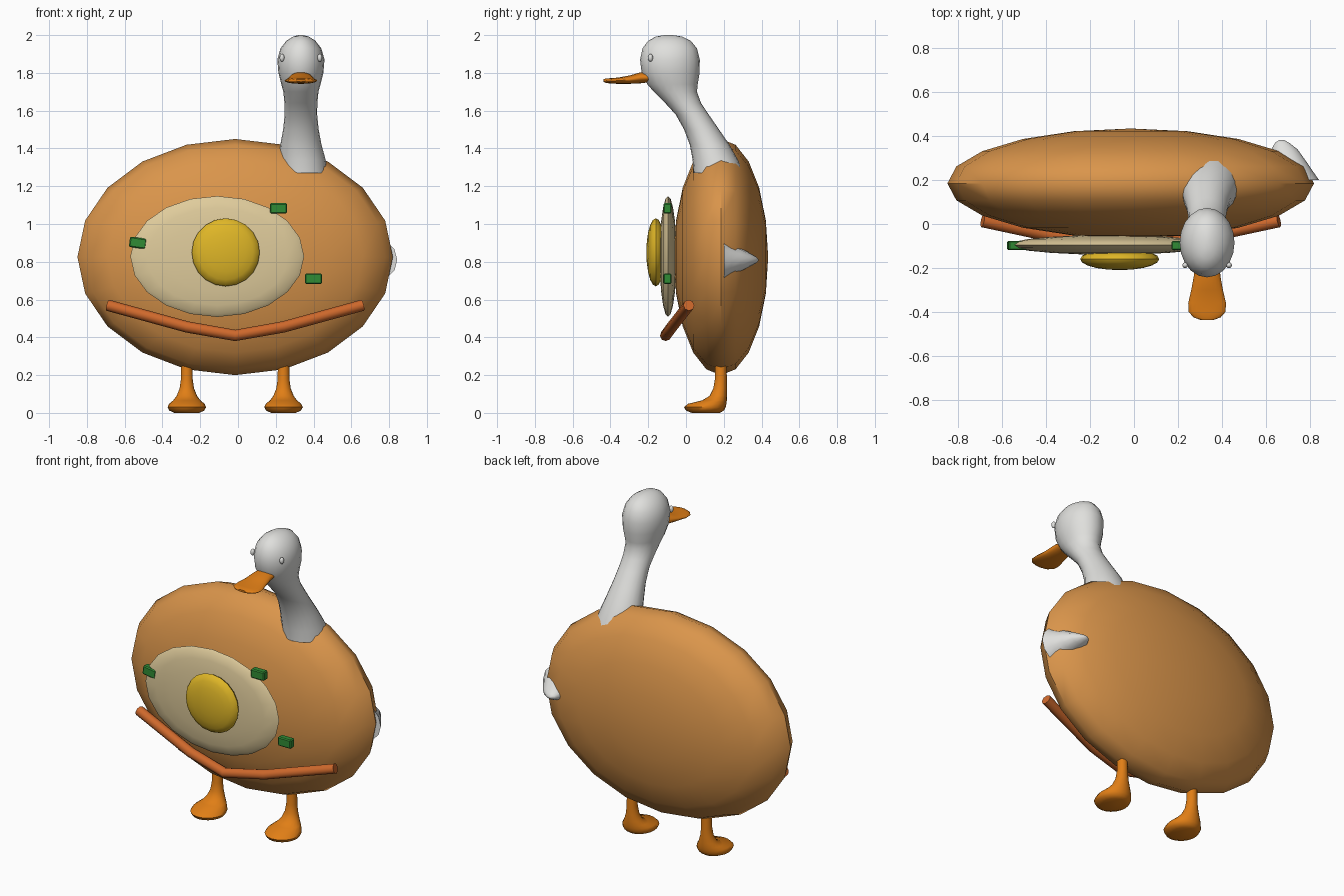
import bpy, bmesh, math
from mathutils import Matrix

cube = bpy.data.objects.get("Cube")
if cube:
    bpy.data.objects.remove(cube, do_unlink=True)


def material(name, rgb):
    m = bpy.data.materials.new(name)
    m.use_nodes = True
    m.diffuse_color = (*rgb, 1)
    m.node_tree.nodes["Principled BSDF"].inputs["Base Color"].default_value = (*rgb, 1)
    return m


toast = material("toasted orange", (0.70, 0.30, 0.07))
feather = material("feather grey", (0.74, 0.74, 0.72))
orange = material("bill orange", (0.75, 0.21, 0.008))
cream = material("egg cream", (0.74, 0.60, 0.33))
yellow = material("yolk yellow", (0.74, 0.47, 0.02))
green = material("chive green", (0.03, 0.26, 0.035))
rust = material("strip rust", (0.62, 0.14, 0.025))


def finish(name, bm, mat, smooth=True):
    bmesh.ops.recalc_face_normals(bm, faces=bm.faces)
    mesh = bpy.data.meshes.new(name)
    bm.to_mesh(mesh)
    bm.free()
    mesh.materials.append(mat)
    for p in mesh.polygons:
        p.use_smooth = smooth
    ob = bpy.data.objects.new(name, mesh)
    bpy.context.scene.collection.objects.link(ob)
    if smooth:
        bpy.ops.object.select_all(action="DESELECT")
        ob.select_set(True)
        bpy.context.view_layer.objects.active = ob
        bpy.ops.object.shade_smooth_by_angle(angle=math.radians(50))
    return ob


def ellipsoid(name, centre, radii, mat, segments=20, rings=10):
    # poles face front and back
    bm = bmesh.new()
    bmesh.ops.create_uvsphere(bm, u_segments=segments, v_segments=rings, radius=1)
    bm.transform(Matrix.Translation(centre) @ Matrix.Diagonal((*radii, 1))
                 @ Matrix.Rotation(math.pi / 2, 4, "X"))
    return finish(name, bm, mat)


def loft(name, rings, mat, axis="z", segments=20):
    # each ring: position along axis, centre x, half width, low and high on the other axis
    bm = bmesh.new()
    loops = []
    for t, cx, rx, lo, hi in rings:
        loop = []
        for i in range(segments):
            a = 2 * math.pi * i / segments
            x = cx + rx * math.cos(a)
            o = (lo + hi) / 2 + (hi - lo) / 2 * math.sin(a)
            loop.append(bm.verts.new((x, o, t) if axis == "z" else (x, t, o)))
        loops.append(loop)
    for a, b in zip(loops, loops[1:]):
        for i in range(segments):
            j = (i + 1) % segments
            bm.faces.new((a[i], a[j], b[j], b[i]))
    bm.faces.new(loops[0])
    bm.faces.new(loops[-1])
    return finish(name, bm, mat)


# Body
ellipsoid("body", (-0.015, 0.185, 0.825), (0.835, 0.25, 0.625), toast)

# Head and neck in one sweep
HX = 0.333
loft("head_and_neck", [
    (1.27, 0.345, 0.132, 0.04, 0.305), (1.34, 0.34, 0.124, 0.035, 0.275),
    (1.42, HX, 0.109, 0.02, 0.23), (1.50, HX, 0.094, -0.01, 0.175),
    (1.58, HX, 0.086, -0.055, 0.12), (1.64, HX, 0.087, -0.11, 0.08),
    (1.70, HX, 0.093, -0.17, 0.058), (1.74, HX, 0.104, -0.205, 0.062),
    (1.80, HX, 0.119, -0.235, 0.072), (1.87, HX, 0.125, -0.243, 0.073),
    (1.93, HX, 0.108, -0.23, 0.058), (1.97, HX, 0.077, -0.2, 0.025),
    (1.992, HX, 0.042, -0.16, -0.02), (2.0, HX, 0.012, -0.115, -0.07),
], feather)

# Bill
loft("bill", [
    (-0.18, HX, 0.055, 1.752, 1.80), (-0.24, HX, 0.061, 1.745, 1.803),
    (-0.30, HX, 0.072, 1.742, 1.786), (-0.36, HX, 0.086, 1.742, 1.775),
    (-0.40, HX, 0.084, 1.744, 1.772), (-0.425, HX, 0.062, 1.747, 1.770),
    (-0.437, HX, 0.03, 1.753, 1.766),
], orange, axis="y")

# Eyes
for side, s in (("left", 1), ("right", -1)):
    ellipsoid(side + "_eye", (HX + s * 0.1, -0.188, 1.88), (0.013, 0.013, 0.021), feather, 12, 8)

# Tail tuft
loft("tail", [
    (0.2, 0.735, 0.108, 0.70, 0.92), (0.24, 0.725, 0.09, 0.728, 0.892),
    (0.29, 0.705, 0.076, 0.75, 0.872), (0.34, 0.685, 0.06, 0.775, 0.845),
    (0.37, 0.675, 0.032, 0.792, 0.828), (0.383, 0.672, 0.01, 0.805, 0.815),
], feather, axis="y", segments=12)

# Legs with feet
for side, s in (("left", 1), ("right", -1)):
    x = s * 0.256 - 0.015
    loft(side + "_leg", [
        (0.0, x, 0.065, 0.03, 0.18), (0.012, x, 0.092, 0.0, 0.2),
        (0.03, x, 0.102, -0.01, 0.21), (0.048, x, 0.094, 0.01, 0.214),
        (0.066, x, 0.072, 0.085, 0.216), (0.09, x, 0.054, 0.125, 0.217),
        (0.13, x, 0.038, 0.145, 0.217), (0.18, x, 0.031, 0.153, 0.216),
        (0.27, x, 0.03, 0.155, 0.215),
    ], orange)

# Fried egg on the belly
ellipsoid("egg_white", (-0.11, -0.095, 0.828), (0.46, 0.045, 0.32), cream)
ellipsoid("yolk", (-0.065, -0.16, 0.85), (0.18, 0.05, 0.18), yellow)

# Chive pieces
for n, (x, z, turn) in enumerate(((0.215, 1.083, 0), (-0.53, 0.9, 8), (0.4, 0.71, 0)), 1):
    bm = bmesh.new()
    bmesh.ops.create_cube(bm, size=1, matrix=Matrix.Diagonal((0.09, 0.042, 0.055, 1)))
    bmesh.ops.bevel(bm, geom=bm.edges[:], offset=0.006, segments=1, affect="EDGES")
    bm.transform(Matrix.Translation((x, -0.098, z)) @ Matrix.Rotation(math.radians(turn), 4, "Y"))
    finish("chive_%d" % n, bm, green, smooth=False)

# Curved strip below the egg
curve = bpy.data.curves.new("strip", "CURVE")
curve.dimensions = "3D"
curve.bevel_depth = 0.03
curve.bevel_resolution = 2
curve.use_fill_caps = True
half = [(0.675, 0.015, 0.57), (0.255, -0.075, 0.455), (0, -0.108, 0.41)]
path = [(-x, y, z) for x, y, z in half] + half[1::-1]
spline = curve.splines.new("POLY")
spline.points.add(len(path) - 1)
for p, (x, y, z) in zip(spline.points, path):
    p.co = (x - 0.015, y, z, 1)
curve.materials.append(rust)
strip = bpy.data.objects.new("belly_strip", curve)
bpy.context.scene.collection.objects.link(strip)
